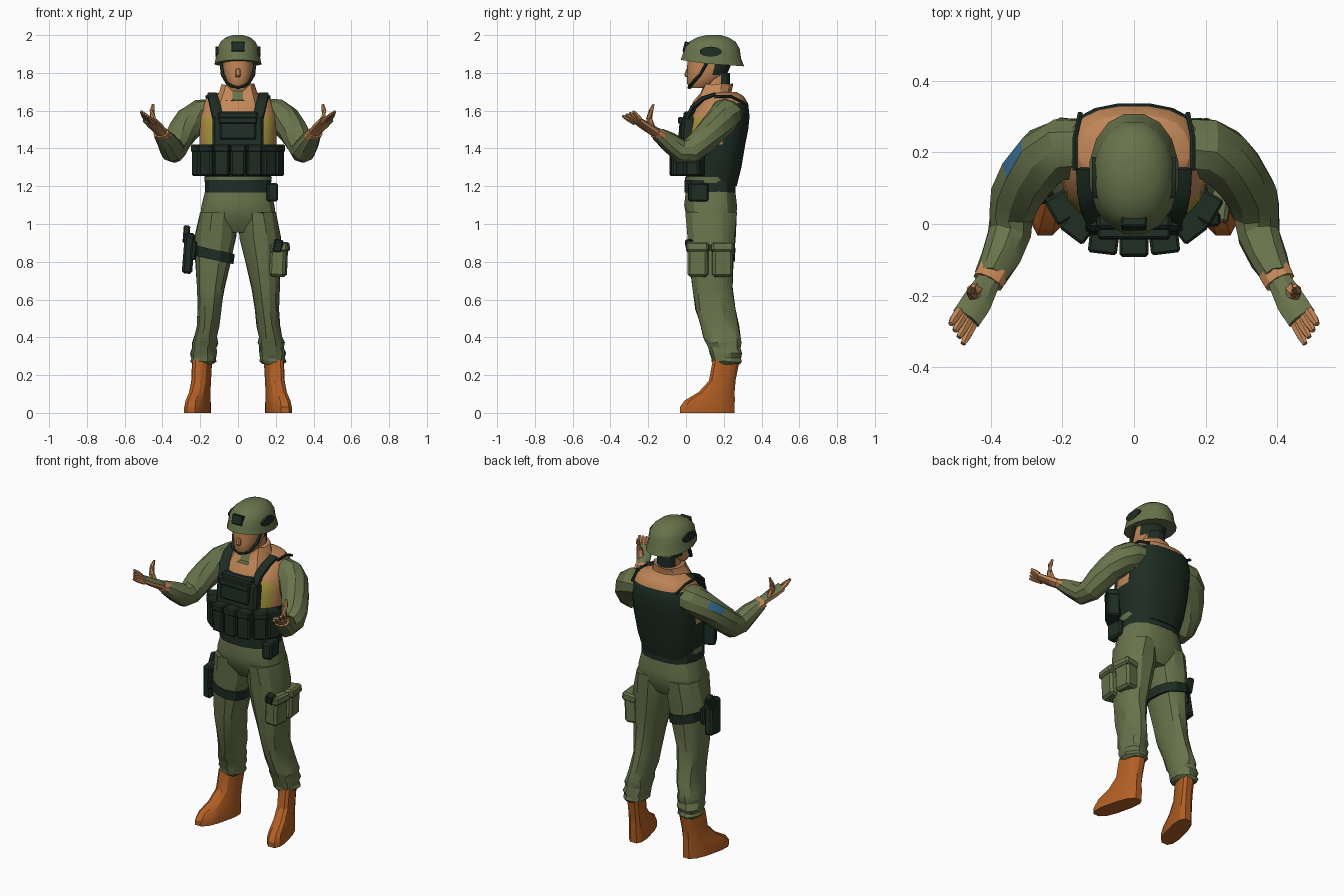
import bpy, bmesh, math, random
from mathutils import Vector, Matrix, Euler

random.seed(4)


def material(name, r, g, b):
    m = bpy.data.materials.new(name)
    m.diffuse_color = [((c / 255 + 0.055) / 1.055) ** 2.4 for c in (r, g, b)] + [1]
    return m


OLIVE = material("olive cloth", 104, 115, 75)
DARK = material("dark green webbing", 30, 45, 36)
TAN = material("tan skin", 194, 135, 88)
BOOT = material("boot leather", 178, 95, 36)
MUSTARD = material("mustard lining", 170, 148, 62)
BLUE = material("blue patch", 56, 108, 146)


def finish(name, bm, mats, rule=None, angle=28):
    """Turn a bmesh into an object; rule(face centre, normal) picks the material slot."""
    bmesh.ops.recalc_face_normals(bm, faces=bm.faces[:])
    me = bpy.data.meshes.new(name)
    for f in bm.faces:
        f.smooth = True
        if rule:
            f.material_index = rule(f.calc_center_median(), f.normal)
    bm.to_mesh(me)
    bm.free()
    for m in mats:
        me.materials.append(m)
    me.set_sharp_from_angle(angle=math.radians(angle))
    ob = bpy.data.objects.new(name, me)
    bpy.context.collection.objects.link(ob)
    return ob


def skin(name, rings, mats, rule=None, jitter=0.0, angle=28):
    """Bridge rings of points and cap both ends."""
    bm = bmesh.new()
    j = lambda: random.uniform(-jitter, jitter)
    vs = [[bm.verts.new(p + Vector((j(), j(), j()))) for p in r] for r in rings]
    n = len(vs[0])
    for a, b in zip(vs, vs[1:]):
        for i in range(n):
            bm.faces.new((a[i], a[(i + 1) % n], b[(i + 1) % n], b[i]))
    bm.faces.new(vs[0])
    bm.faces.new(vs[-1])
    return finish(name, bm, mats, rule, angle)


def oval(n, p):
    """Unit superellipse points."""
    out = []
    for i in range(n):
        a = 2 * math.pi * (i + 0.5) / n
        c, s = math.cos(a), math.sin(a)
        out.append((math.copysign(abs(c) ** (2 / p), c), math.copysign(abs(s) ** (2 / p), s)))
    return out


def loft(name, rings, mats, n=12, p=2.3, warp=lambda v: v, **kw):
    """Stack of horizontal ovals (z, cx, cy, rx, ry)."""
    pts = [[warp(Vector((cx + rx * c, cy + ry * s, z))) for c, s in oval(n, p)]
           for z, cx, cy, rx, ry in rings]
    return skin(name, pts, mats, **kw)


def tube(name, path, mats, n=10, p=2.0, **kw):
    """Sweep along (x, y, z, half width, half thickness)."""
    c = [Vector(q[:3]) for q in path]
    rings = []
    for i, q in enumerate(path):
        t = (c[min(i + 1, len(c) - 1)] - c[max(i - 1, 0)]).normalized()
        s = t.cross(Vector((0, 0, 1))).normalized()
        u = s.cross(t)
        rings.append([c[i] + s * q[3] * a + u * q[4] * b for a, b in oval(n, p)])
    return skin(name, rings, mats, **kw)


def box(name, centre, size, mat, rot=(0, 0, 0), bevel=0.008):
    bm = bmesh.new()
    m = Matrix.LocRotScale(Vector(centre), Euler(rot), Vector(size))
    bmesh.ops.create_cube(bm, size=1, matrix=m)
    if bevel:
        bmesh.ops.bevel(bm, geom=bm.edges[:], offset=bevel, segments=1, affect='EDGES')
    return finish(name, bm, [mat])


# Helmet with raised front brim, side ovals and front mount
loft("helmet", [(1.85, 0, .14, .126, .171), (1.885, 0, .137, .119, .158), (1.93, 0, .137, .112, .15),
                (1.965, 0, .14, .094, .125), (1.988, 0, .142, .066, .085), (2.0, 0, .145, .028, .04)],
     [OLIVE], n=16, p=2.1, angle=40,
     warp=lambda v: v + Vector((0, 0, max(0, 1.95 - v.z) * (1.6 * (.09 - v.y) if v.y < .09 else -.7 * (v.y - .09)))))
box("helmet_front_mount", (0, .002, 1.937), (.07, .03, .055), DARK, (-.25, 0, 0), .004)
for s in (-1, 1):
    tube("helmet_side_pad", [(s * .09, .13, 1.912, .06, .027), (s * .118, .13, 1.912, .06, .027)], [DARK], n=10)

# Head, nose and chin strap
loft("head", [(1.72, 0, .065, .04, .045), (1.745, 0, .085, .062, .08), (1.79, 0, .11, .076, .105),
              (1.83, 0, .12, .081, .114), (1.90, 0, .125, .081, .115)], [TAN, DARK], n=14, angle=35,
     rule=lambda c, n: int(c.y > .165))
box("nose", (0, .008, 1.80), (.026, .026, .045), TAN, (-.3, 0, 0), .006)
loft("neck", [(1.6, 0, .165, .065, .07), (1.8, 0, .165, .06, .07)], [TAN, DARK],
     rule=lambda c, n: int(c.y > .2))
for s in (-1, 1):
    tube("chin_strap", [(s * .088, .12, 1.87, .012, .008), (s * .08, .075, 1.79, .012, .008),
                        (s * .055, .03, 1.742, .012, .008), (0, .018, 1.722, .012, .008)], [DARK], n=6)

# Open collar
loft("collar", [(1.585, 0, .115, .135, .105), (1.65, 0, .14, .125, .105), (1.70, 0, .155, .1, .09),
                (1.74, 0, .165, .088, .085)], [TAN, OLIVE], n=12, jitter=.005,
     warp=lambda v: v + Vector((0, 0, -.04 if v.y < .11 and abs(v.x) < .05 and v.z > 1.68 else 0)),
     rule=lambda c, n: int(c.y < .09 and abs(c.x) < .04 and 1.63 < c.z < 1.7))


# Vest: dark below and behind, tan yoke and armholes, mustard lining in front of the arms
def vest_rule(c, n):
    if c.z > 1.5 and abs(c.x) > .18 and .17 < c.y < .28:
        return 1
    if c.z < 1.43 or (c.y > .19 and c.z < 1.635) or (abs(c.x) < .1 and c.z < 1.58):
        return 0
    return 2 if c.z < 1.55 and .1 < abs(c.x) < .185 else 1


loft("vest", [(1.20, 0, .135, .165, .135), (1.30, 0, .145, .19, .15), (1.42, 0, .155, .205, .16),
              (1.50, 0, .167, .205, .164), (1.57, 0, .178, .205, .16), (1.64, 0, .2, .185, .13),
              (1.678, 0, .205, .155, .1), (1.70, 0, .19, .09, .075)],
     [DARK, TAN, MUSTARD], n=20, p=2.5, rule=vest_rule)
box("chest_panel", (0, .01, 1.485), (.27, .07, .17), DARK, (-.08, 0, 0), .014)
box("chest_panel_top", (0, .015, 1.565), (.21, .06, .06), DARK, (-.08, 0, 0), .01)
box("chest_pocket", (0, -.022, 1.505), (.19, .03, .115), DARK, (-.08, 0, 0), .007)
box("chest_pocket_flap", (0, -.027, 1.548), (.2, .03, .035), DARK, (-.08, 0, 0), .005)
for s in (-1, 1):
    tube("shoulder_strap", [(s * .105, .01, 1.55, .03, .012), (s * .12, .04, 1.62, .03, .012),
                            (s * .132, .09, 1.665, .028, .012), (s * .137, .155, 1.688, .026, .01)], [DARK], n=8, p=4)
    tube("strap_edge", [(s * .165, .15, 1.675, .008, .008), (s * .165, .24, 1.675, .008, .008),
                        (s * .15, .31, 1.64, .008, .008)], [DARK], n=6)

# Row of magazine pouches around the chest
for x, y, yaw in [(0, -.05, 0), (.084, -.042, .12), (.152, -.002, .65), (.196, .05, 1.05)]:
    for s in ((1,) if x == 0 else (-1, 1)):
        box("magazine_pouch", (s * x, y, 1.333), (.078, .075, .16), DARK, (0, 0, s * yaw), .009)
        box("magazine_flap", (s * x, y, 1.40), (.082, .083, .04), DARK, (0, 0, s * yaw), .007)

# Waist, belt and belt pouch
loft("jacket_hem", [(1.16, 0, .13, .172, .13), (1.25, 0, .13, .182, .138)], [OLIVE], n=16)
loft("belt", [(1.168, 0, .127, .178, .138), (1.232, 0, .127, .178, .138)], [DARK], n=16, p=2.5)
box("belt_pouch", (.178, .065, 1.168), (.06, .105, .1), DARK, (0, 0, .1), .01)

# Trousers
loft("trouser_seat", [(1.2, 0, .13, .17, .13), (1.10, 0, .13, .196, .142), (1.03, 0, .135, .205, .134),
                      (.955, 0, .14, .12, .09)], [OLIVE], n=16, p=2.5)
leg = [(1.06, .103, .133, .098, .137), (.93, .118, .135, .113, .129), (.80, .13, .135, .096, .118),
       (.66, .146, .14, .076, .107), (.55, .152, .155, .064, .107), (.46, .161, .178, .061, .103),
       (.40, .172, .192, .062, .1), (.37, .176, .2, .071, .096), (.345, .178, .203, .064, .086),
       (.315, .182, .212, .072, .086), (.29, .182, .213, .066, .078), (.272, .185, .216, .073, .08),
       (.258, .185, .216, .055, .07)]
for s in (-1, 1):
    loft("trouser_leg", [(z, s * x, y, a, b) for z, x, y, a, b in leg], [OLIVE], n=12, jitter=.004)

# Boots, toes turned outward
boot = [(.28, .213, .048, .073), (.17, .192, .047, .072), (.11, .162, .049, .098), (.065, .125, .053, .137),
        (.03, .112, .056, .148), (0, .112, .056, .148)]
for s in (-1, 1):
    loft("boot", [(z, s * .181, y, a, b) for z, y, a, b in boot], [BOOT], n=12, p=2.7,
         warp=lambda v: v + Vector((s * .24 * (.25 - v.y), 0, 0)))

# Holster with grip and thigh strap on one leg
loft("thigh_strap", [(.81, -.128, .135, .107, .127), (.865, -.125, .135, .111, .13)], [DARK], n=12,
     warp=lambda v: v + Vector((0, 0, .22 * (-v.x - .128))))
box("holster", (-.262, .115, .845), (.055, .1, .21), DARK, (.1, .08, 0), .012)
box("holster_plate", (-.235, .12, .86), (.03, .13, .1), DARK, (0, .08, 0), .008)
box("pistol_grip", (-.273, .15, .945), (.035, .05, .09), DARK, (-.35, .08, 0), .008)

# Twin thigh pockets on the other leg
for y, yaw in ((.065, -.12), (.19, .12)):
    box("thigh_pocket", (.215, y, .80), (.085, .108, .16), OLIVE, (0, .04, yaw), .014)
    box("thigh_pocket_flap", (.222, y, .875), (.095, .118, .05), OLIVE, (0, -.12, yaw), .01)
box("pocket_tool", (.212, .018, .885), (.05, .04, .065), DARK, (.2, .2, 0), .008)

# Arms held out with open palms
arm = [(.13, .21, 1.59, .085, .076), (.2, .21, 1.578, .088, .085), (.25, .185, 1.545, .086, .085),
       (.295, .135, 1.49, .08, .078), (.325, .085, 1.435, .074, .074), (.342, .03, 1.39, .066, .072),
       (.35, -.03, 1.39, .062, .064), (.374, -.09, 1.432, .056, .054), (.4, -.145, 1.472, .044, .038)]
V = lambda s, x, y, z: Vector((s * x, y, z))
for s in (-1, 1):
    sleeve = tube("sleeve", [(s * q[0],) + q[1:] for q in arm], [OLIVE, BLUE], n=10, jitter=.004)
    if s < 0:  # blue arm patch
        spot = Vector((-.325, .2, 1.55))
        min(sleeve.data.polygons, key=lambda f: (f.center - spot).length).material_index = 1
    tube("cuff_lining", [(s * .392, -.132, 1.464, .047, .037), (s * .408, -.162, 1.484, .045, .03)], [TAN], n=10)
    tube("palm", [(s * .395, -.135, 1.468, .03, .024), (s * .415, -.175, 1.495, .038, .026),
                  (s * .44, -.22, 1.522, .045, .023), (s * .468, -.262, 1.55, .045, .018)],
         [TAN, OLIVE], n=8, rule=lambda c, n: int(n.z > .45))
    for i in range(4):
        k = i / 3
        a = V(s, .488, -.243, 1.555).lerp(V(s, .445, -.272, 1.535), k)
        b = V(s, .512, -.28, 1.597).lerp(V(s, .478, -.335, 1.572), k)
        tube("finger", [(*a, .014, .013), (*a.lerp(b, .6), .013, .012), (*b, .008, .007)], [TAN], n=6)
    tube("thumb", [(s * .435, -.185, 1.505, .024, .02), (s * .452, -.195, 1.56, .018, .016),
                   (s * .455, -.185, 1.6, .014, .012), (s * .449, -.172, 1.634, .007, .006)], [TAN], n=6)
